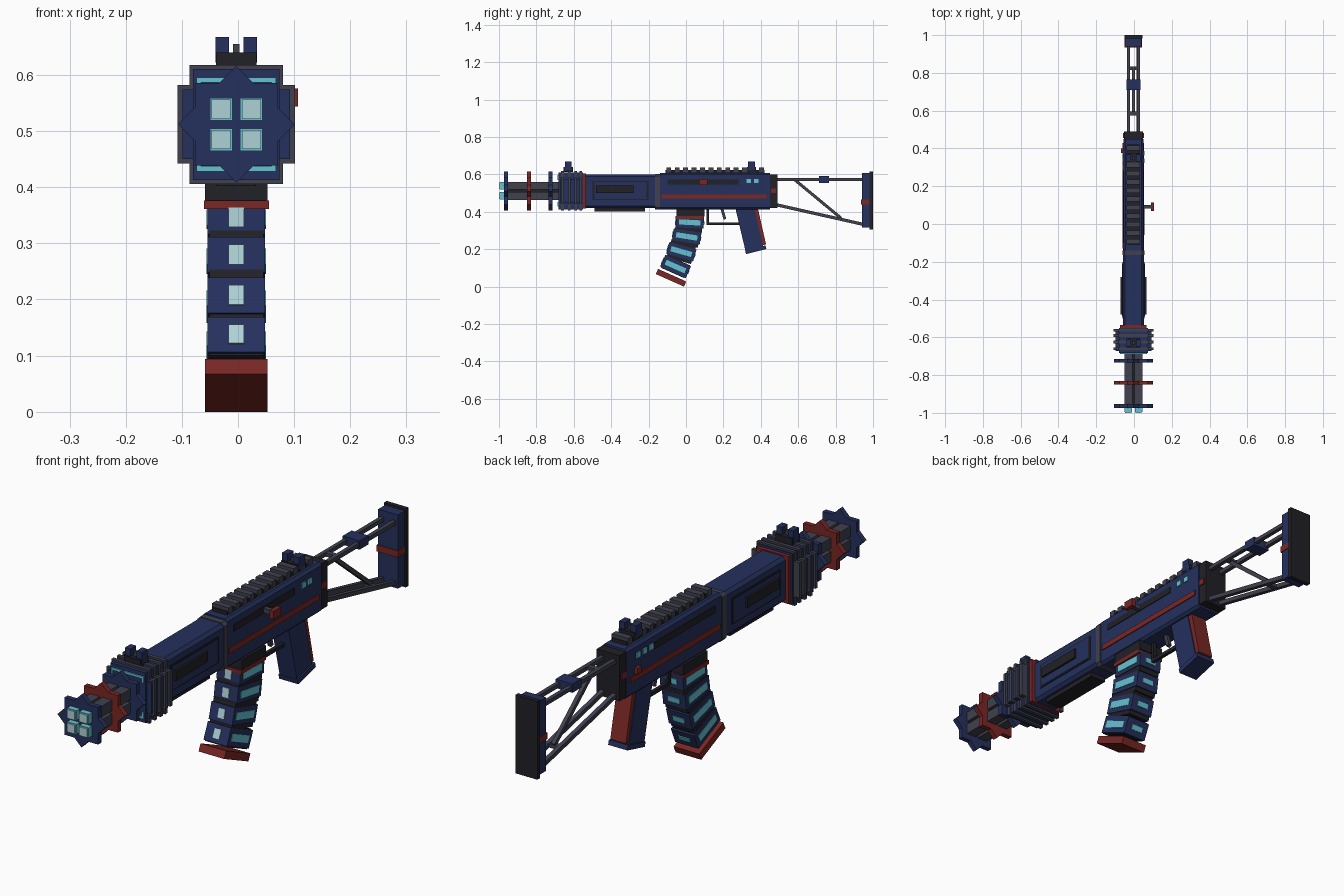
import bpy, bmesh, math
from mathutils import Matrix, Vector

if "Cube" in bpy.data.objects:
    bpy.data.objects.remove(bpy.data.objects["Cube"], do_unlink=True)

CX = -0.003   # body axis
AX = 0.512    # barrel axis height


def material(name, rgb):
    m = bpy.data.materials.new(name)
    m.use_nodes = True
    m.diffuse_color = (*rgb, 1)
    m.node_tree.nodes["Principled BSDF"].inputs["Base Color"].default_value = (*rgb, 1)
    return m


NAVY = material("navy", (0.018, 0.03, 0.11))
GREY = material("slate_grey", (0.05, 0.052, 0.075))
DARK = material("near_black", (0.015, 0.015, 0.02))
RED = material("dark_red", (0.19, 0.02, 0.018))
CYAN = material("glow_cyan", (0.13, 0.55, 0.65))
PALE = material("pale_glow", (0.42, 0.65, 0.68))


def finish(name, mat, bm):
    bmesh.ops.recalc_face_normals(bm, faces=bm.faces)
    me = bpy.data.meshes.new(name)
    bm.to_mesh(me)
    bm.free()
    me.materials.append(mat)
    ob = bpy.data.objects.new(name, me)
    bpy.context.collection.objects.link(ob)
    return ob


def box(name, mat, center, size, tilt=0, chamfer=0):
    """Box at (x, y, z), x from the body axis, tilted in degrees about x."""
    bm = bmesh.new()
    bmesh.ops.create_cube(bm, size=1)
    bmesh.ops.scale(bm, vec=size, verts=bm.verts)
    if chamfer:
        edges = [e for e in bm.edges if abs((e.verts[0].co - e.verts[1].co).y) > 1e-4]
        bmesh.ops.bevel(bm, geom=edges, offset=chamfer, segments=1, affect='EDGES')
    pos = Vector(center) + Vector((CX, 0, 0))
    bm.transform(Matrix.Translation(pos) @ Matrix.Rotation(math.radians(tilt), 4, 'X'))
    return finish(name, mat, bm)


def span(name, mat, w, y0, y1, z0, z1, x=0, chamfer=0):
    """Box of half width w given by its y and z limits."""
    return box(name, mat, (x, (y0 + y1) / 2, (z0 + z1) / 2),
               (2 * w, y1 - y0, z1 - z0), chamfer=chamfer)


def prism(name, mat, points, axis, a, b):
    """Extrude a 2D outline along x (points are y, z) or y (points are x, z)."""
    bm = bmesh.new()
    put = (lambda p, d: (CX + d, *p)) if axis == 'x' else (lambda p, d: (CX + p[0], d, p[1]))
    f = bm.faces.new([bm.verts.new(put(p, a)) for p in points])
    ext = bmesh.ops.extrude_face_region(bm, geom=[f])
    move = (b - a, 0, 0) if axis == 'x' else (0, b - a, 0)
    bmesh.ops.translate(bm, vec=move, verts=[v for v in ext['geom'] if isinstance(v, bmesh.types.BMVert)])
    return finish(name, mat, bm)


def bar(name, mat, x, p, q, thick):
    """Square rod between two (y, z) points."""
    dy, dz = q[0] - p[0], q[1] - p[1]
    return box(name, mat, (x, (p[0] + q[0]) / 2, (p[1] + q[1]) / 2),
               (thick, math.hypot(dy, dz), thick), math.degrees(math.atan2(dz, dy)))


# Four-barrel cluster with glowing muzzles
span("barrel_core", DARK, 0.03, -0.96, -0.66, AX - 0.03, AX + 0.03)
for sx in (-1, 1):
    for sz in (-1, 1):
        x, z = sx * 0.027, AX + sz * 0.027
        span("barrel", GREY, 0.021, -0.96, -0.66, z - 0.021, z + 0.021, x)
        span("muzzle_glow", CYAN, 0.02, -0.994, -0.96, z - 0.02, z + 0.02, x)
        span("muzzle_tip", PALE, 0.017, -1.0, -0.994, z - 0.017, z + 0.017, x)

# Eight-pointed star plates
for y, mat in ((-0.963, NAVY), (-0.84, RED), (-0.724, NAVY)):
    star = []
    for i in range(16):
        r, t = (0.104, 0.0796)[i % 2], math.pi * i / 8
        star.append((r * math.cos(t), AX + r * math.sin(t)))
    prism("star_plate", mat, star, 'y', y - 0.01, y + 0.01)

# Finned front block with glowing brackets
span("front_block", NAVY, 0.077, -0.682, -0.55, AX - 0.099, AX + 0.099)
span("front_block_sides", NAVY, 0.096, -0.672, -0.555, AX - 0.062, AX + 0.062)
for y in (-0.66, -0.625, -0.59, -0.562):
    span("fin_tall", GREY, 0.083, y - 0.007, y + 0.007, AX - 0.106, AX + 0.106)
    span("fin_wide", GREY, 0.105, y - 0.007, y + 0.007, AX - 0.07, AX + 0.07)
for s in (-1, 1):
    box("glow_bracket", CYAN, (0, -0.684, AX + s * 0.079), (0.142, 0.006, 0.009))
    for sx in (-1, 1):
        box("glow_bracket_end", CYAN, (sx * 0.067, -0.684, AX + s * 0.069), (0.008, 0.006, 0.02))
span("red_collar", RED, 0.07, -0.556, -0.535, 0.418, 0.604)


# Sights
def sight(label, y):
    span(label + "_base", DARK, 0.036, y - 0.025, y + 0.025, 0.612, 0.64)
    span(label + "_bead", GREY, 0.006, y - 0.008, y + 0.008, 0.638, 0.655)
    for sx in (-1, 1):
        span(label + "_post", NAVY, 0.012, y - 0.018, y + 0.018, 0.622, 0.668, sx * 0.025)


sight("front_sight", -0.63)
sight("rear_sight", 0.35)

# Handguard
span("handguard", NAVY, 0.056, -0.535, -0.16, 0.42, 0.6, chamfer=0.012)
span("lower_rail", DARK, 0.035, -0.49, -0.22, 0.402, 0.425)
for sx in (-1, 1):
    span("handguard_recess", DARK, 0.003, -0.5, -0.2, 0.462, 0.565, sx * 0.056)
    span("handguard_panel", DARK, 0.007, -0.48, -0.28, 0.5, 0.54, sx * 0.062)
    span("handguard_lip", NAVY, 0.003, -0.49, -0.21, 0.468, 0.559, sx * 0.0575)
span("handguard_collar", GREY, 0.058, -0.165, -0.14, 0.412, 0.603, chamfer=0.012)

# Receiver
span("receiver", NAVY, 0.053, -0.14, 0.45, 0.412, 0.608, chamfer=0.01)
for sx in (-1, 1):
    span("red_stripe", RED, 0.003, -0.13, 0.43, 0.47, 0.492, sx * 0.054)
    span("side_slot", DARK, 0.003, -0.1, 0.28, 0.547, 0.573, sx * 0.053)
    for y in ((0.335, 0.375) if sx > 0 else (0.3, 0.34, 0.38)):
        span("status_light", CYAN, 0.004, y - 0.012, y + 0.012, 0.553, 0.574, sx * 0.054)
span("selector", RED, 0.008, 0.375, 0.4, 0.495, 0.52, -0.058)
span("bolt_shaft", GREY, 0.025, 0.083, 0.101, 0.551, 0.569, 0.07)
span("bolt_knob", RED, 0.009, 0.069, 0.115, 0.544, 0.576, 0.101)

# Top rail
span("rail_base", DARK, 0.032, -0.11, 0.42, 0.606, 0.622)
for i in range(12):
    y = -0.092 + i * 0.045
    span("rail_tooth", GREY, 0.036, y - 0.013, y + 0.013, 0.61, 0.636)

# Rear mount and skeleton stock
span("stock_mount", DARK, 0.05, 0.445, 0.49, 0.42, 0.6)
span("mount_pin", RED, 0.055, 0.455, 0.482, 0.5, 0.525)
for sx in (-1, 1):
    bar("upper_rod", GREY, sx * 0.026, (0.48, 0.572), (0.95, 0.572), 0.016)
    bar("lower_rod", GREY, sx * 0.026, (0.48, 0.438), (0.95, 0.332), 0.017)
bar("stock_brace", GREY, 0, (0.58, 0.572), (0.83, 0.365), 0.016)
span("upper_bridge", GREY, 0.026, 0.575, 0.595, 0.565, 0.579)
span("lower_bridge", GREY, 0.026, 0.815, 0.835, 0.352, 0.367)
span("stock_clamp", NAVY, 0.037, 0.71, 0.765, 0.555, 0.59)
span("butt", NAVY, 0.043, 0.94, 0.985, 0.315, 0.606)
span("butt_band", RED, 0.046, 0.935, 0.986, 0.44, 0.466)
span("butt_pad", DARK, 0.048, 0.982, 1.0, 0.305, 0.614)

# Grip and trigger
prism("grip", NAVY, [(0.265, 0.415), (0.365, 0.415), (0.415, 0.205), (0.32, 0.182)], 'x', -0.038, 0.038)
prism("grip_back", RED, [(0.365, 0.415), (0.385, 0.415), (0.428, 0.225), (0.41, 0.222)], 'x', -0.034, 0.034)
box("grip_base", NAVY, (0, 0.373, 0.197), (0.084, 0.112, 0.02), 14)
bar("guard_front", DARK, 0, (0.116, 0.415), (0.116, 0.33), 0.014)
bar("guard_bottom", DARK, 0, (0.11, 0.335), (0.29, 0.335), 0.014)
bar("trigger", GREY, 0, (0.192, 0.415), (0.208, 0.36), 0.015)

# Curved magazine
span("magazine_well", DARK, 0.056, -0.05, 0.1, 0.375, 0.415)
span("magazine_collar", RED, 0.058, -0.057, 0.095, 0.361, 0.376)
segments = ((0.02, 0.343, -3, 0.06), (0.004, 0.268, -9, 0.064),
            (-0.025, 0.187, -16, 0.066), (-0.056, 0.107, -24, 0.068))
for i, (y, z, tilt, height) in enumerate(segments):
    turn = Matrix.Rotation(math.radians(tilt), 3, 'X')

    def piece(name, mat, offset, size):
        box(name, mat, Vector((0, y, z)) + turn @ Vector(offset), size, tilt)

    piece("magazine_segment", NAVY, (0, 0, 0), (0.102, 0.15, height))
    piece("magazine_core", DARK, (0, 0, 0), (0.096, 0.136, 0.1 if i < 3 else 0.075))
    piece("magazine_window_side", CYAN, (0, 0, 0), (0.106, 0.115, 0.028))
    piece("magazine_window_front", PALE, (0, -0.075, 0), (0.028, 0.006, 0.036))
    piece("magazine_window_back", CYAN, (0, 0.075, 0), (0.05, 0.006, 0.02))
box("magazine_base", RED, (0, -0.08, 0.047), (0.112, 0.165, 0.03), -24)
